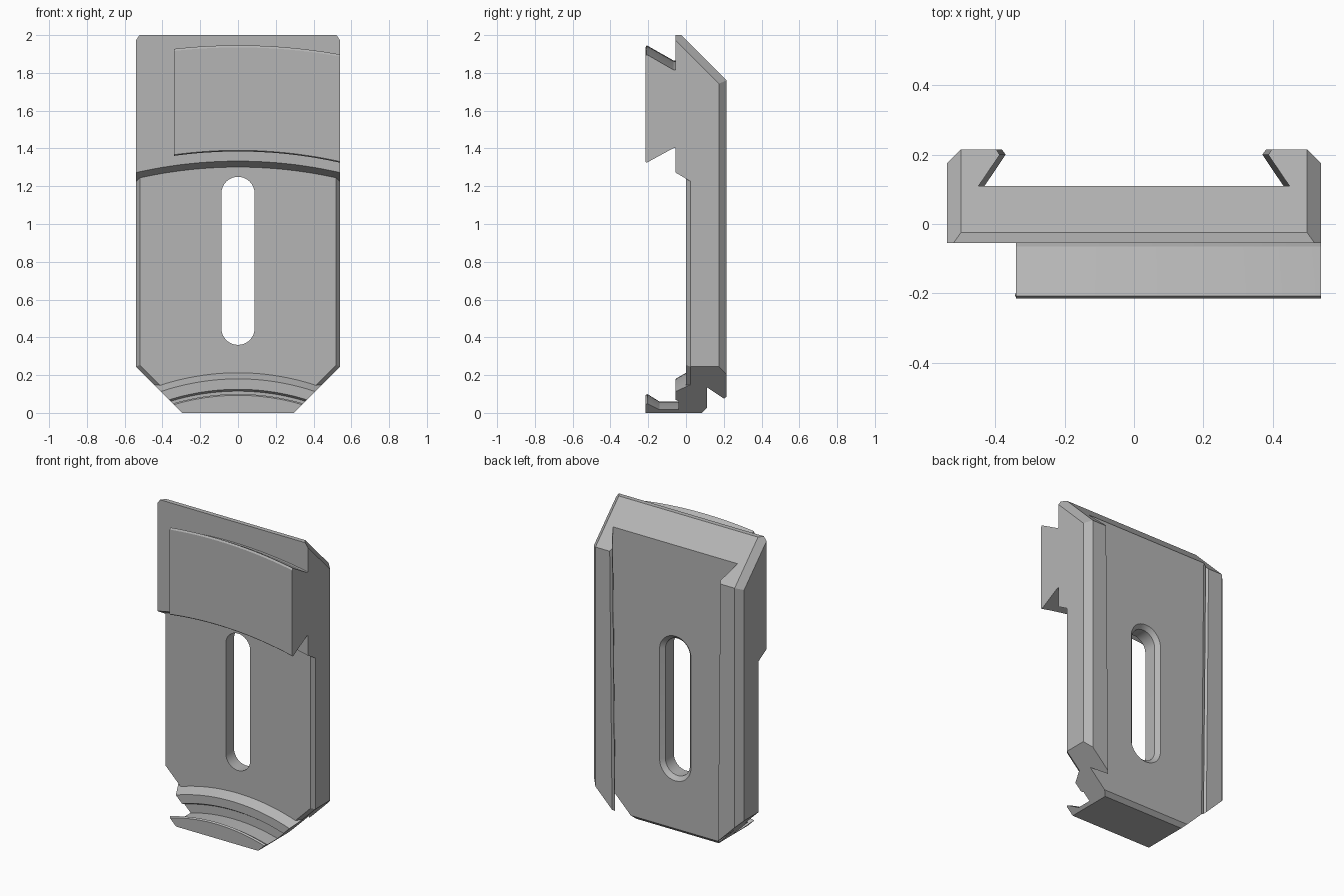
import bpy, bmesh, math
from mathutils import Vector

if "Cube" in bpy.data.objects:
    bpy.data.objects.remove(bpy.data.objects["Cube"])

AXIS_Z = -1.1          # all arcs are concentric about this height
R2 = math.sqrt(2)

grey = bpy.data.materials.new("plain grey")
grey.diffuse_color = (0.46, 0.46, 0.46, 1)
grey.use_nodes = True
grey.node_tree.nodes["Principled BSDF"].inputs["Base Color"].default_value = grey.diffuse_color


def finish(bm, name):
    bmesh.ops.recalc_face_normals(bm, faces=bm.faces[:])
    me = bpy.data.meshes.new(name)
    bm.to_mesh(me)
    bm.free()
    ob = bpy.data.objects.new(name, me)
    me.materials.append(grey)
    bpy.context.collection.objects.link(ob)
    return ob


def trim(bm, normal, d):
    """Keep the side where normal . p <= d and cap the cut."""
    n = Vector(normal)
    geom = bm.verts[:] + bm.edges[:] + bm.faces[:]
    r = bmesh.ops.bisect_plane(bm, geom=geom, dist=1e-6, plane_co=n * (d / n.length_squared),
                               plane_no=n, clear_outer=True)
    edges = [e for e in r["geom_cut"] if isinstance(e, bmesh.types.BMEdge) and e.is_boundary]
    if edges:
        bmesh.ops.holes_fill(bm, edges=edges, sides=0)


def trim_pair(bm, normal, d):
    x, y, z = normal
    trim(bm, (x, y, z), d)
    trim(bm, (-x, y, z), d)


def loft(rings):
    """Closed solid through matching rings of points."""
    bm = bmesh.new()
    vs = [[bm.verts.new(p) for p in ring] for ring in rings]
    n = len(vs[0])
    for a, b in zip(vs, vs[1:]):
        for i in range(n):
            j = (i + 1) % n
            bm.faces.new((a[i], a[j], b[j], b[i]))
    bm.faces.new(vs[0])
    bm.faces.new(vs[-1][::-1])
    return bm


def sector(profile, degrees, steps):
    """Sweep a (y, radius) profile around the common axis."""
    rings = []
    for i in range(steps + 1):
        a = math.radians(degrees * (2 * i / steps - 1))
        rings.append([(r * math.sin(a), y, AXIS_Z + r * math.cos(a)) for y, r in profile])
    return loft(rings)


def combine(ob, other, op):
    m = ob.modifiers.new(op.lower(), 'BOOLEAN')
    m.operation, m.solver, m.object = op, 'EXACT', other
    bpy.context.view_layer.objects.active = ob
    bpy.ops.object.modifier_apply(modifier=m.name)
    bpy.data.objects.remove(other)


def trim_top(bm):
    trim(bm, (0, 0, 1), 2.0)
    trim(bm, (0, 1, 1), 1.975)
    trim_pair(bm, (1, 1 / R2, 1 / R2), 0.5 + 1.975 / R2)


# main plate with chamfered edges and cut lower corners
bm = loft([[(x, 0, 0), (x, 0.215, 0), (x, 0.215, 2), (x, 0, 2)] for x in (-0.54, 0.54)])
trim_top(bm)
trim_pair(bm, (1, 0, -1), 0.295)
trim_pair(bm, (1, 1, 0), 0.715)
trim_pair(bm, (1, -0.8, 0), 0.52)
trim_pair(bm, (1 / R2, -0.8, -1 / R2), 0.295 / R2 - 0.02)
plate = finish(bm, "clamp_plate")

# raised upper pad with arched, sloped lower edge
bm = sector([(0.03, 2.384), (-0.055, 2.433), (-0.055, 3.35), (0.03, 3.35)], 17, 28)
trim_pair(bm, (1, 0, 0), 0.54)
trim_top(bm)
combine(plate, finish(bm, "upper_pad"), 'UNION')

# curved dovetail block on the pad
bm = sector([(-0.03, 2.56), (-0.065, 2.56), (-0.208, 2.484), (-0.215, 2.49), (-0.215, 3.035),
             (-0.208, 3.046), (-0.065, 2.965), (-0.03, 2.965)], 17, 28)
trim(bm, (1, 0, 0), 0.54)
trim(bm, (-1, 0, 0), 0.34)
combine(plate, finish(bm, "dovetail_block"), 'UNION')

# curved hook at the foot
bm = sector([(0.03, 1.0), (-0.215, 1.0), (-0.215, 1.193), (-0.205, 1.2), (-0.14, 1.16),
             (-0.04, 1.16), (-0.04, 1.215), (-0.055, 1.225), (-0.055, 1.28), (0.03, 1.33)], 30, 36)
trim(bm, (0, 0, -1), 0)
trim_pair(bm, (1, 0, -1), 0.295)
combine(plate, finish(bm, "foot_hook"), 'UNION')

# tapered dovetail channel in the back
rings = []
for z in (-0.1, 2.1):
    t = 0.01 * z
    half = [(0.43 + t, 0.11), (0.37 + t, 0.2), (0.38 + t, 0.215), (0.38 + t, 0.3)]
    rings.append([(x, y, z) for x, y in half] + [(-x, y, z) for x, y in half[::-1]])
combine(plate, finish(loft(rings), "channel_cutter"), 'DIFFERENCE')

# bevel along the lower back edge
wedge = [(0.085, 0), (0.125, 0.04), (0.125, -0.05), (0.085, -0.05)]
bm = loft([[(x, y, z) for y, z in wedge] for x in (-0.35, 0.35)])
combine(plate, finish(bm, "foot_bevel_cutter"), 'DIFFERENCE')

# rounded slot, flared at the back
rings = []
for y, r in ((-0.1, 0.088), (0.085, 0.088), (0.11, 0.113), (0.14, 0.143)):
    ring = []
    for zc, start in ((1.162, 0), (0.448, math.pi)):
        for i in range(17):
            a = start + math.pi * i / 16
            ring.append((r * math.cos(a), y, zc + r * math.sin(a)))
    rings.append(ring)
combine(plate, finish(loft(rings), "slot_cutter"), 'DIFFERENCE')

bpy.ops.object.select_all(action='DESELECT')
plate.select_set(True)
bpy.context.view_layer.objects.active = plate
bpy.ops.object.shade_smooth_by_angle(angle=math.radians(20))
